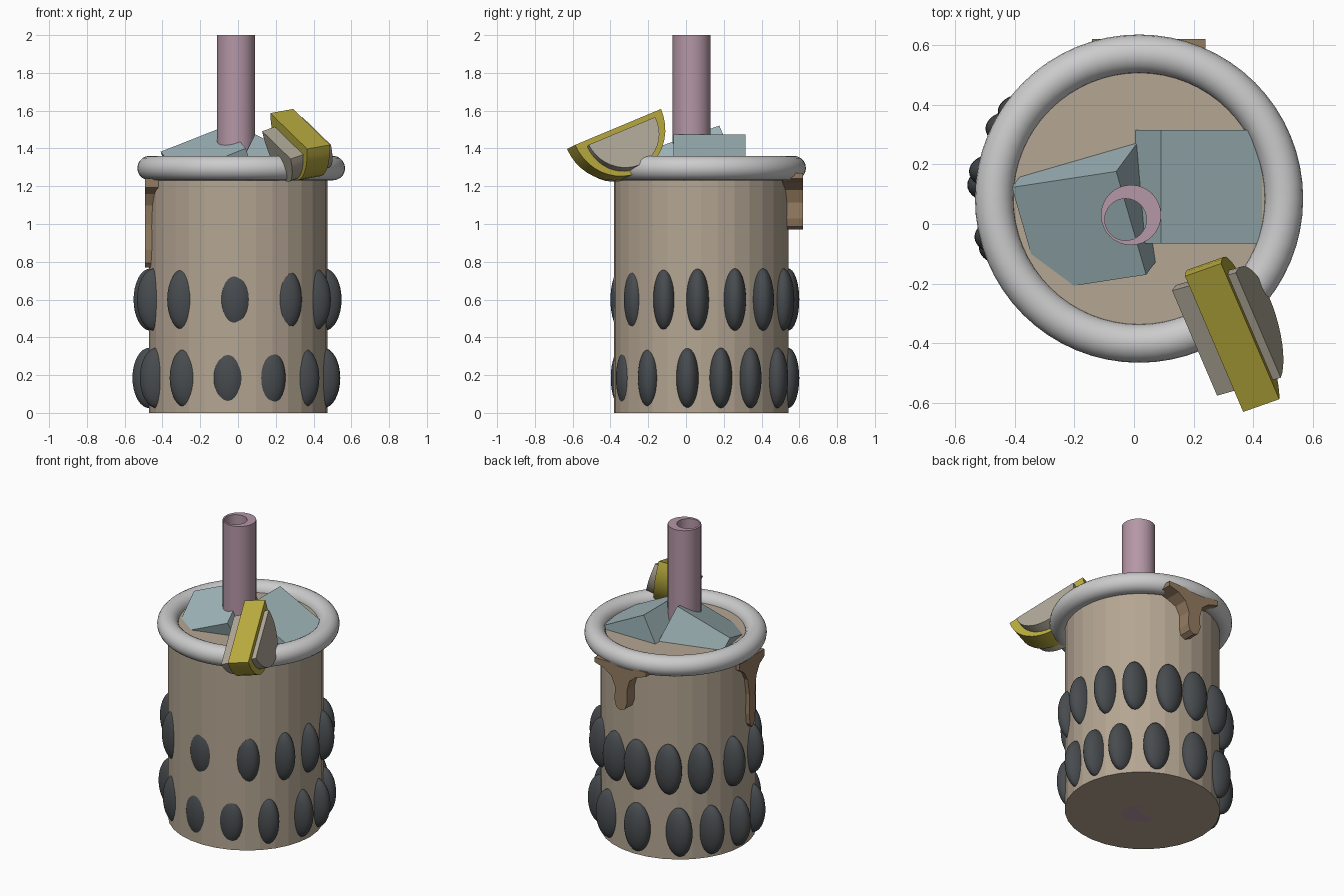
import bpy, bmesh, math
from mathutils import Vector, Matrix

if "Cube" in bpy.data.objects:
    bpy.data.objects.remove(bpy.data.objects["Cube"])


def material(name, rgb):
    m = bpy.data.materials.new(name)
    m.diffuse_color = (*rgb, 1)
    m.use_nodes = True
    m.node_tree.nodes["Principled BSDF"].inputs["Base Color"].default_value = m.diffuse_color
    return m


TAN = material("tan", (0.46, 0.38, 0.29))
DARK = material("dark", (0.065, 0.072, 0.078))
PINK = material("pink", (0.46, 0.31, 0.38))
ICE = material("ice", (0.35, 0.47, 0.49))
YELLOW = material("yellow", (0.50, 0.42, 0.05))
CREAM = material("cream", (0.44, 0.40, 0.32))
BROWN = material("brown", (0.30, 0.20, 0.12))


def finish(name, mat=None, smooth=None):
    ob = bpy.context.object
    ob.name = name
    if mat:
        ob.data.materials.append(mat)
    if smooth:
        bpy.ops.object.shade_smooth_by_angle(angle=math.radians(smooth))
    return ob


def from_bmesh(name, bm, mat, smooth=None):
    bmesh.ops.recalc_face_normals(bm, faces=bm.faces)
    me = bpy.data.meshes.new(name)
    bm.to_mesh(me)
    bm.free()
    ob = bpy.data.objects.new(name, me)
    bpy.context.collection.objects.link(ob)
    bpy.context.view_layer.objects.active = ob
    ob.select_set(True)
    finish(name, mat, smooth)
    ob.select_set(False)
    return ob


def plate(name, profile, origin, u, v, n, depth, mat, smooth=None):
    """Flat outline in the u/v plane, extruded by depth along n, centred."""
    bm = bmesh.new()
    rings = [[bm.verts.new(origin + u * a + v * b + n * s) for a, b in profile]
             for s in (-depth / 2, depth / 2)]
    bm.faces.new(rings[0])
    bm.faces.new(rings[1])
    k = len(profile)
    for i in range(k):
        j = (i + 1) % k
        bm.faces.new((rings[0][i], rings[0][j], rings[1][j], rings[1][i]))
    return from_bmesh(name, bm, mat, smooth)


# cup, filled up to the drink surface
bpy.ops.mesh.primitive_cylinder_add(vertices=32, radius=1, depth=1.305, location=(0.002, 0.08, 0.6525))
bpy.context.object.scale = (0.472, 0.462, 1)
finish("cup", TAN)

# rim ring
bpy.ops.mesh.primitive_torus_add(major_segments=64, minor_segments=20, major_radius=0.485,
                                 minor_radius=0.065, location=(0.017, 0.085, 1.296))
finish("rim", None, 60)

# straw with an off-centre bore
bm = bmesh.new()
rings = []
for cx, cy, r, z in ((-0.01, 0.03, 0.101, 0), (-0.01, 0.03, 0.101, 2),
                     (-0.028, 0.015, 0.07, 2), (-0.028, 0.015, 0.07, 0.05)):
    rings.append([bm.verts.new((cx + r * math.cos(i * math.tau / 32),
                                cy + r * math.sin(i * math.tau / 32), z)) for i in range(32)])
for a, b in zip(rings, rings[1:]):
    for i in range(32):
        j = (i + 1) % 32
        bm.faces.new((a[i], a[j], b[j], b[i]))
bm.faces.new(rings[0])
bm.faces.new(rings[-1])
from_bmesh("straw", bm, PINK, 40)

# ice cubes
bpy.ops.mesh.primitive_cube_add(size=0.38, location=(0.175, 0.125, 1.22),
                                rotation=(0, math.radians(26.6), 0))
finish("ice_cube_right", ICE)
e1 = Vector((0.10, -0.345, -0.12)).normalized()
e2 = Vector((-0.33, -0.05, -0.13))
e2 = (e2 - e1 * e2.dot(e1)).normalized()
rot = Matrix((e1, e2, e1.cross(e2))).transposed()
bpy.ops.mesh.primitive_cube_add(size=0.38, location=(-0.13, 0.05, 1.225), rotation=rot.to_euler())
finish("ice_cube_left", ICE)

# tapioca pearls: two rows around the cup
rows = ((0.185, 0.160, (-156, -125, -95, -69, -42, -12, 11, 33, 60, 92, 125, 150, 176)),
        (0.600, 0.165, (-161, -127, -91, -57, -29, -5, 21, 44, 70, 92, 117, 141, 170)))
for r, (z, h, angles) in enumerate(rows):
    for i, deg in enumerate(angles):
        a = math.radians(deg)
        bpy.ops.mesh.primitive_uv_sphere_add(
            segments=32, ring_count=16, radius=1,
            location=(-0.005 + 0.465 * math.cos(a), 0.1 + 0.44 * math.sin(a), z))
        bpy.context.object.scale = (0.09, 0.06, h)
        finish(f"pearl_{r}_{i}", DARK, 60)

# citrus slice hooked on the rim
d = Vector((0.195, -0.455, -0.19)).normalized()
n = Vector((0.12, 0.05, 0.025))
n = (n - d * n.dot(d)).normalized()
w = d.cross(n)


def half_disc(r):
    return [(r * math.cos(i * math.pi / 20), -r * math.sin(i * math.pi / 20)) for i in range(21)]


mid = Vector((0.329, -0.381, 1.503))
plate("citrus_rind", half_disc(0.265), mid, d, w, n, 0.13, YELLOW, 30)
tilt = Matrix.Rotation(-0.17, 3, d)
if (tilt @ n).dot(w) < 0:
    tilt.transpose()
plate("citrus_flesh", half_disc(0.205), mid - n * 0.022 - w * 0.048, d, tilt @ w, tilt @ n,
      0.234, CREAM, 30)

# syrup drips under the rim: wide top narrowing to a rounded tail
drip = [(-1, 0), (-1, -0.10), (-0.62, -0.17), (-0.36, -0.30), (-0.26, -0.52), (-0.27, -0.80),
        (-0.18, -0.95), (0, -1), (0.16, -0.94), (0.22, -0.80), (0.20, -0.52), (0.34, -0.30),
        (0.62, -0.17), (1, -0.10), (1, 0)]
X, Y, Z = Vector((1, 0, 0)), Vector((0, 1, 0)), Vector((0, 0, 1))
plate("drip_back", [(0.19 * a, 0.30 * b) for a, b in drip],
      Vector((0.05, 0.565, 1.27)), X, Z, Y, 0.11, BROWN)
plate("drip_left", [(0.13 * a, 0.47 * b) for a, b in drip],
      Vector((-0.45, 0.01, 1.24)), Y, Z, X, 0.085, BROWN)
